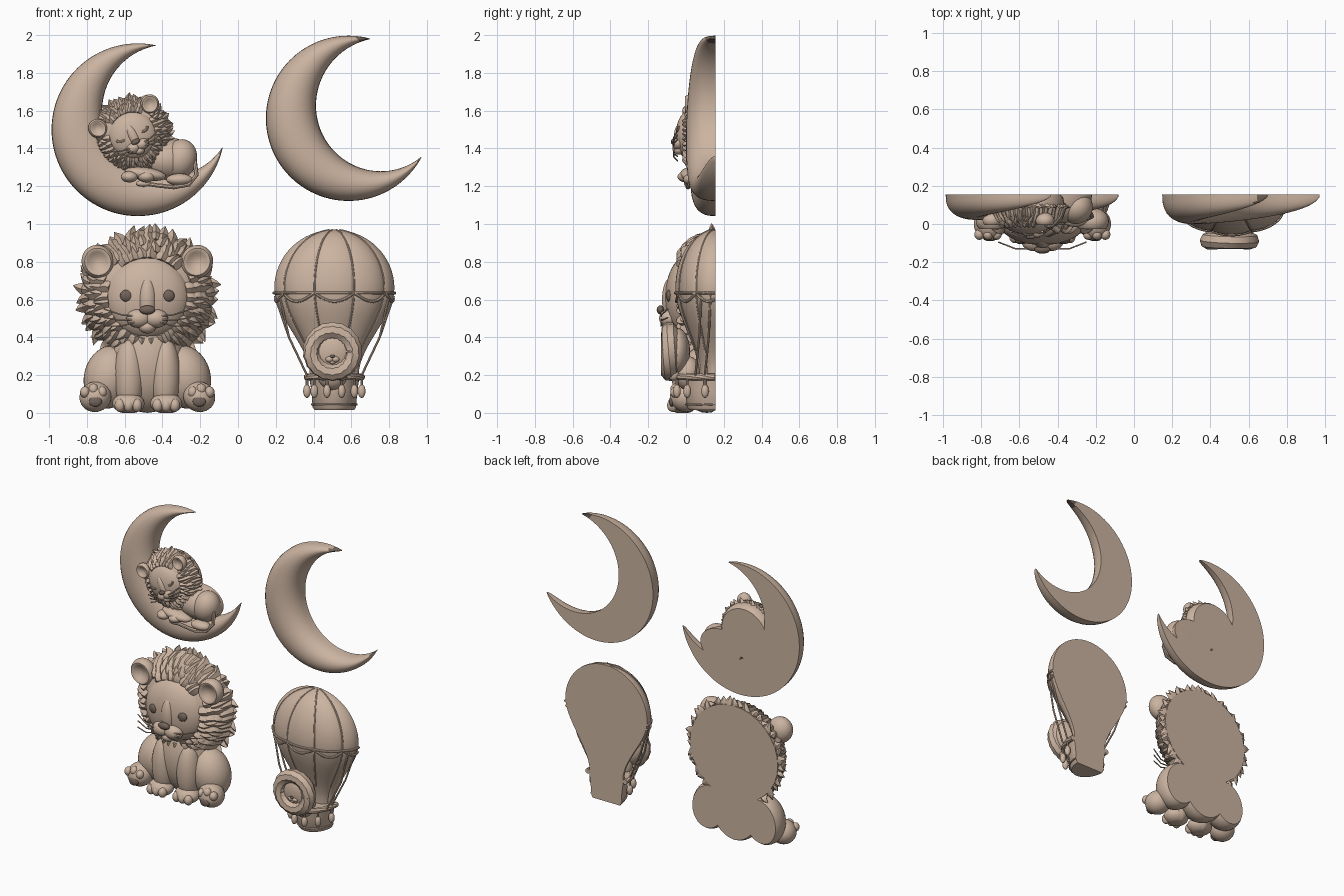
import bpy, bmesh, random
from math import sin, cos, pi, radians, atan2, sqrt
from mathutils import Vector, Matrix

random.seed(4)
BACK = .155
WORLD = Matrix.Identity(4)
if "Cube" in bpy.data.objects:
    bpy.data.objects.remove(bpy.data.objects["Cube"])


def material(name, colour):
    mat = bpy.data.materials.new(name)
    mat.use_nodes = True
    mat.diffuse_color = colour
    mat.node_tree.nodes["Principled BSDF"].inputs["Base Color"].default_value = colour
    return mat


CLAY = material("beige clay", (.6, .455, .355, 1))
DARK = material("dark brown", (.17, .125, .1, 1))
parts = []


def finish(name, bm, mat=CLAY):
    """Flatten everything against the back plane and the ground."""
    for v in bm.verts:
        v.co.y = min(v.co.y, BACK)
        v.co.z = max(v.co.z, 0)
    bmesh.ops.recalc_face_normals(bm, faces=bm.faces)
    mesh = bpy.data.meshes.new(name)
    bm.to_mesh(mesh)
    bm.free()
    mesh.materials.append(mat)
    obj = bpy.data.objects.new(name, mesh)
    bpy.context.collection.objects.link(obj)
    parts.append(obj)
    return obj


def blob(name, loc, size, frame=WORLD, mat=CLAY, dent=0, turn=0):
    bm = bmesh.new()
    bmesh.ops.create_uvsphere(bm, u_segments=32, v_segments=20, radius=1,
                              matrix=Matrix.Rotation(pi / 2, 4, 'X'))
    for v in bm.verts:
        if v.co.y < 0:
            v.co.y += dent * max(0, 1 - (v.co.x ** 2 + v.co.z ** 2) / .6)
    place = Matrix.Translation(loc) @ Matrix.Rotation(radians(turn), 4, 'Y') @ Matrix.Diagonal((*size, 1))
    bm.transform(frame @ place)
    return finish(name, bm, mat)


def pair(name, loc, size, frame=WORLD, centre=0, turn=0, **extra):
    for label, side in (("right", -1), ("left", 1)):
        spot = (centre + side * loc[0], loc[1], loc[2])
        blob(label + "_" + name, spot, size, frame, turn=side * turn, **extra)


def loft(bm, rings):
    rows = [[bm.verts.new(p) for p in ring] for ring in rings]
    count = len(rows[0])
    for low, high in zip(rows, rows[1:]):
        for i in range(count):
            j = (i + 1) % count
            bm.faces.new((low[i], low[j], high[j], high[i]))
    bm.faces.new(rows[0])
    bm.faces.new(rows[-1])


def tube(name, points, radius, frame=WORLD, mat=CLAY):
    pts = [frame @ Vector(p) for p in points]
    rings = []
    for i, p in enumerate(pts):
        along = (pts[min(i + 1, len(pts) - 1)] - pts[max(i - 1, 0)]).normalized()
        side = along.cross(Vector((.1, 1, .3))).normalized()
        up = side.cross(along)
        rings.append([p + radius * (side * cos(k * pi / 4) + up * sin(k * pi / 4)) for k in range(8)])
    bm = bmesh.new()
    loft(bm, rings)
    return finish(name, bm, mat)


def moon(name, centre, radius, hollow, tips, depth):
    """Crescent: domed sections spanning the outer and the inner arc."""
    def arc(mid):
        ends = [Vector(t) - Vector(mid) for t in tips]
        return [(atan2(e.y, e.x) % (2 * pi), e.length) for e in ends]

    def point(mid, t):
        (a, r), (b, s) = arc(mid)
        angle, reach = a + (b - a) * t, r + (s - r) * t
        return Vector((mid[0] + reach * cos(angle), mid[1] + reach * sin(angle)))
    rings = []
    for i in range(73):
        t = .004 + .992 * i / 72
        outer, inner = point(centre, t), point(hollow, t)
        ring = []
        for k in range(17):
            a = pi * k / 16
            p = outer.lerp(inner, (1 - cos(a)) / 2)
            ring.append((p.x, BACK - depth * sin(pi * t) ** .55 * max(sin(a), 0) ** .75, p.y))
        rings.append(ring)
    bm = bmesh.new()
    loft(bm, rings)
    return finish(name, bm)


def mane(name, frame):
    """Layered pointed locks growing outward over a dome."""
    def dome(a, f):
        point = 1 + .12 * max(0, -cos(a)) ** 6
        return Vector((.34 * f * sin(a), -.23 * sqrt(max(0, 1 - f * f)), .33 * f * cos(a) * point))
    blob(name + "_base", (0, 0, 0), (.34, .23, .33), frame)
    bm = bmesh.new()
    for row, (f, count) in enumerate(((.9, 46), (.8, 42), (.7, 36), (.6, 30))):
        for k in range(count):
            a = 2 * pi * (k + row / 2 + random.uniform(-.25, .25)) / count
            if row and abs(abs((a + pi) % (2 * pi) - pi) - .95) < .24:
                continue
            reach, swirl = random.uniform(.2, .27), random.uniform(-.12, .12)
            across = Vector((cos(a), 0, -sin(a)))
            rings = []
            for step in range(6):
                t = step / 5
                p = dome(a + swirl * t * t, f + reach * t)
                wide = .034 * sin(pi * (.3 + .69 * t))
                out = Vector((sin(a) * .4, -1, cos(a) * .4)) * wide * .8
                p += Vector((0, -.02 * t, 0))
                rings.append([frame @ q for q in (p + across * wide, p + out, p - across * wide, p - out)])
            loft(bm, rings)
    finish(name + "_locks", bm)


def lion_head(name, frame, asleep=False, hairy=True):
    def add(part, *args, **extra):
        blob(name + "_" + part, *args, frame=frame, **extra)

    def both(part, *args, **extra):
        pair(name + "_" + part, *args, frame=frame, **extra)
    if hairy:
        mane(name + "_mane", frame)
    else:
        add("mane", (0, -.08, 0), (.37, .2, .37))
        tube(name + "_mane_edge", [(.32 * cos(k * pi / 18) * (1 + .04 * (k % 2)), -.2,
             .32 * sin(k * pi / 18) * (1 + .04 * (k % 2))) for k in range(37)], .045, frame)
    add("face", (0, -.15, -.01), (.225, .115, .22))
    add("nose_bridge", (0, -.232, -.02), (.05, .05, .12))
    both("cheek", (.045, -.245, -.12), (.065, .052, .05))
    add("chin", (0, -.24, -.165), (.045, .042, .035))
    add("nose", (0, -.29, -.075), (.042, .02, .024), mat=DARK)
    both("ear", (.262, -.14, .18), (.085, .07, .09), dent=.8, turn=30)
    for side in (-1, 1):
        if asleep:
            tube(name + "_closed_eye", [(side * (.11 + .045 * cos(a)), -.252 + .012 * abs(cos(a)), .01 - .03 * sin(a))
                 for a in (k * pi / 8 for k in range(9))], .007, frame)
        for k in range(3 if hairy else 0):
            tube(name + "_whisker", [(side * .06, -.285, -.11 - .015 * k), (side * .14, -.285, -.1 - .03 * k),
                 (side * .23, -.25, -.07 - .045 * k)], .004, frame)
    if not asleep:
        both("eye", (.11, -.243, .0), (.034, .018, .032), mat=DARK)


def head_frame(x, y, z, scale, tilt=0):
    return Matrix.Translation((x, y, z)) @ Matrix.Rotation(radians(tilt), 4, 'Y') @ Matrix.Scale(scale, 4)


# Crescent moons; the plain one has a dark tip
moon("lion_moon", (-.53, 1.5), .45, (-.37, 1.6), ((-.43, 1.945), (-.08, 1.41)), .135)
plain = moon("plain_moon", (.585, 1.56), .44, (.767, 1.617), ((.705, 1.98), (.975, 1.36)), .155)
plain.data.materials.append(DARK)
for face in plain.data.polygons:
    face.material_index = int(face.center.z > 1.955 and face.center.x > .635)

# Sleeping lion
lion_head("sleeping_lion", head_frame(-.56, .1, 1.475, .58, -25), asleep=True)
blob("sleeping_body", (-.38, BACK, 1.34), (.16, .15, .12))
blob("sleeping_haunch", (-.305, .09, 1.345), (.088, .09, .105), turn=15)
blob("sleeping_hind_paw", (-.31, .03, 1.235), (.07, .045, .032))
blob("sleeping_front_leg", (-.49, .03, 1.265), (.11, .06, .035), turn=8)
pair("sleeping_front_paw", (.045, .0, 1.25), (.045, .045, .03), centre=-.53)
tube("sleeping_tail", [(-.23, .06, 1.34), (-.22, .04, 1.26), (-.26, .02, 1.21), (-.34, .01, 1.195),
     (-.43, .01, 1.205), (-.5, .01, 1.215)], .012)
blob("sleeping_tail_tuft", (-.5, .01, 1.215), (.04, .02, .018))

# Sitting lion
MID = -.48
lion_head("sitting_lion", head_frame(MID, BACK, .62, 1))
blob("sitting_torso", (MID, .11, .27), (.2, .17, .27))
pair("haunch", (.2, .1, .19), (.135, .13, .17), centre=MID, turn=-15)
pair("front_leg", (.095, .01, .2), (.08, .085, .2), centre=MID)
pair("front_paw", (.1, -.02, .05), (.085, .075, .055), centre=MID)
pair("hind_paw", (.275, .0, .085), (.085, .085, .08), centre=MID, turn=20)
pair("hind_pad", (.275, -.075, .06), (.035, .015, .028), centre=MID, mat=DARK)
for toe in (-1, 0, 1):
    pair("front_toe", (.1 + toe * .045, -.07, .04), (.028, .03, .035), centre=MID)
    pair("hind_toe", (.285 + toe * .045, -.055, .125 - abs(toe) * .015), (.026, .028, .03), centre=MID)

# Hot air balloon
AXIS = .51


def gore(phi):
    return .95 + .05 * abs(cos(4.5 * phi)) ** .6


def envelope(z):
    if z > .66:
        return .32 * sqrt(max(0, 1 - ((z - .66) / .31) ** 2))
    t = (.66 - z) / .46
    return .32 - .19 * t * t * (3 - 2 * t)


def around(phi, z, r, depth):
    return (AXIS + r * sin(phi), BACK - r * depth * cos(phi), z)


def half_turn(steps):
    return [pi * k / steps - pi / 2 for k in range(steps + 1)]


def revolve(name, profile, depth, ribbed=False):
    bm = bmesh.new()
    loft(bm, [[around(p, z, r * (gore(p) if ribbed else 1), depth) for p in half_turn(72)] for z, r in profile])
    return finish(name, bm)


heights = [.2 + .46 * k / 14 for k in range(15)] + [.66 + .3099 * sin(pi * k / 32) for k in range(1, 17)]
revolve("balloon_envelope", [(z, envelope(z)) for z in heights], .66, True)
for seam in (-60, -20, 20, 60):
    phi = radians(seam)
    tube("balloon_seam", [around(phi, z, envelope(z) * .955, .66) for z in heights[4:-1]], .005)
for drop in (0, .045):
    tube("balloon_swag", [around(p, z, envelope(z) * gore(p) * 1.01, .66) for p in half_turn(90)
         for z in [.635 - drop * abs(cos(4.5 * p))]], .008)

# Basket, rim, ropes and sandbags
revolve("basket", [(.015, .105), (.03, .115), (.12, .122), (.2, .135)], 1.3)
tube("basket_rim", [around(p, .19, .145, 1.4) for p in half_turn(32)], .018)
tube("basket_band", [around(p, .045, .118, 1.3) for p in half_turn(32)], .006)
for side in (-1, 1):
    for shift in (0, .05):
        tube("rope", [(AXIS + side * (.315 - shift / 2), .13 - shift, .62), (AXIS + side * .24, .12 - shift, .4),
             (AXIS + side * .145, .1 - shift, .2)], .006)
for k in range(6):
    x, y, z = around(radians(-75 + 30 * k), .115, .15, 1.4)
    blob("sandbag", (x, y, z), (.02, .02, .036))
    tube("sandbag_cord", [(x, y, z), (x, y, z + .07)], .007)

# Basket passenger
lion_head("passenger", head_frame(AXIS - .01, -.02, .325, .34), hairy=False)
blob("passenger_body", (AXIS - .01, .01, .21), (.08, .07, .09))
pair("passenger_paw", (.05, -.065, .2), (.028, .03, .03), centre=AXIS - .01)

# Smooth shading with sharp edges kept
bpy.ops.object.select_all(action='DESELECT')
for obj in parts:
    obj.select_set(True)
bpy.context.view_layer.objects.active = parts[0]
bpy.ops.object.shade_smooth_by_angle(angle=radians(40))
